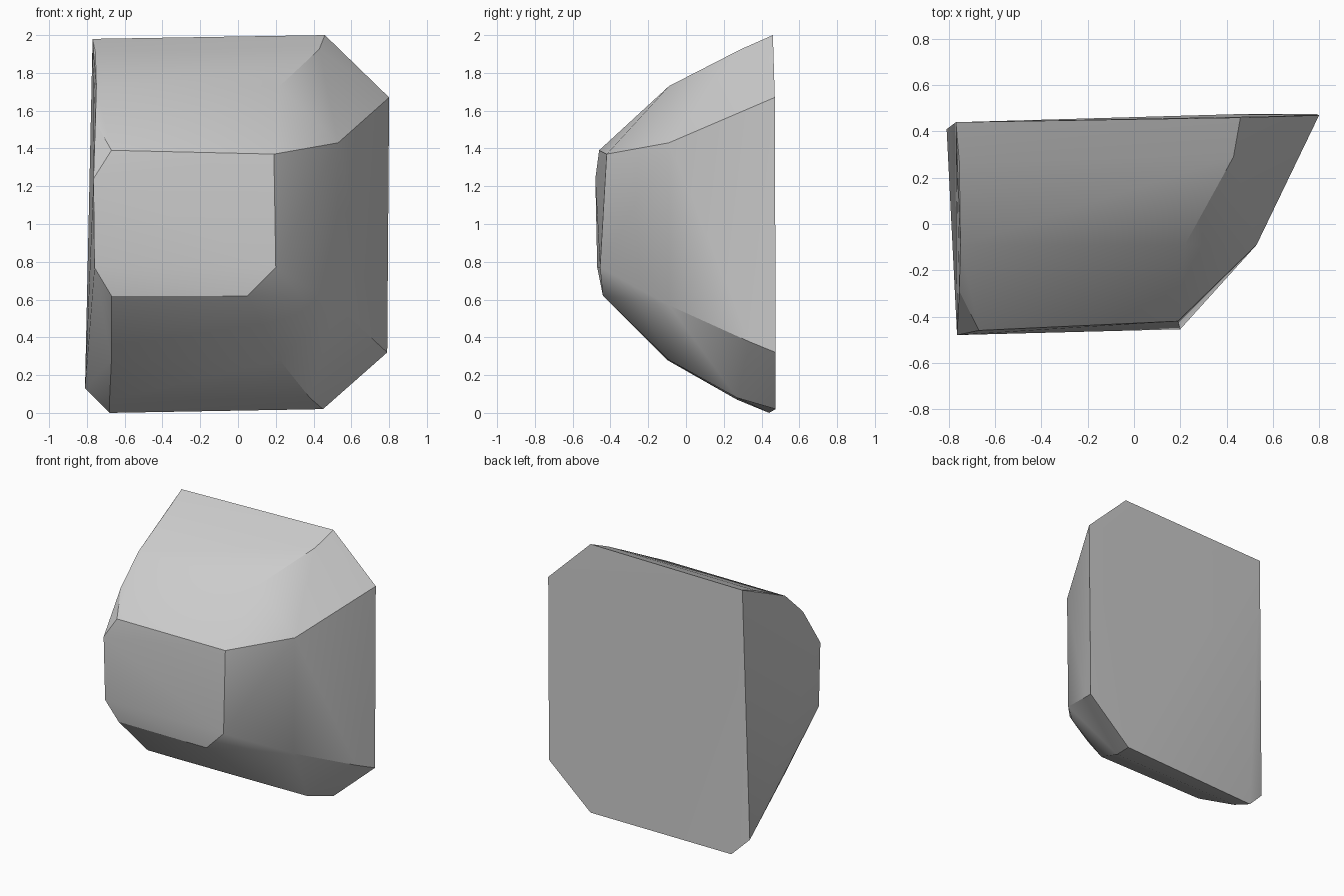
import bpy
import bmesh

cube = bpy.data.objects.get("Cube")
if cube:
    bpy.data.objects.remove(cube, do_unlink=True)


def flat_material(name, colour):
    mat = bpy.data.materials.new(name)
    mat.use_nodes = True
    mat.diffuse_color = colour
    mat.node_tree.nodes["Principled BSDF"].inputs["Base Color"].default_value = colour
    return mat


def convex_solid(name, points, mat):
    """Wrap the outline points in a closed faceted skin."""
    bm = bmesh.new()
    for p in points:
        bm.verts.new(p)
    result = bmesh.ops.convex_hull(bm, input=bm.verts[:])
    loose = [v for v in bm.verts if not v.link_faces]
    bmesh.ops.delete(bm, geom=loose, context="VERTS")
    bmesh.ops.recalc_face_normals(bm, faces=bm.faces[:])
    mesh = bpy.data.meshes.new(name)
    bm.to_mesh(mesh)
    bm.free()
    mesh.materials.append(mat)
    obj = bpy.data.objects.new(name, mesh)
    bpy.context.scene.collection.objects.link(obj)
    return obj


# Flat front panel outline
front_panel = [
    (-0.67, -0.46, 1.39), (0.19, -0.42, 1.37), (0.20, -0.455, 0.77),
    (0.05, -0.44, 0.62), (-0.67, -0.44, 0.62), (-0.76, -0.47, 0.77),
    (-0.765, -0.48, 1.24),
]
# Curved upper slope, left and right ends
upper_slope = [
    (-0.755, -0.29, 1.54), (-0.75, -0.09, 1.73), (0.22, -0.09, 1.73),
    (-0.755, 0.27, 1.91), (0.43, 0.29, 1.925),
]
# Curved lower slope with the chamfer beside the flat side
lower_slope = [
    (-0.67, -0.10, 0.28), (0.22, -0.09, 0.28), (-0.68, 0.27, 0.07),
    (0.38, 0.27, 0.08), (-0.755, -0.08, 0.42), (-0.77, 0.26, 0.22),
]
# Slanted side wall corners
side_wall = [
    (0.53, -0.09, 1.43), (0.52, -0.09, 0.57), (0.34, -0.26, 0.60),
    (0.73, 0.34, 0.375),
]
# Flat back outline
back_panel = [
    (-0.77, 0.44, 1.98), (0.46, 0.46, 2.0), (0.80, 0.47, 1.67),
    (0.79, 0.475, 0.32), (0.45, 0.475, 0.02), (-0.68, 0.44, 0.0),
    (-0.81, 0.41, 0.13),
]

grey = flat_material("stone grey", (0.6, 0.6, 0.6, 1.0))
block = convex_solid(
    "faceted_block",
    front_panel + upper_slope + lower_slope + side_wall + back_panel,
    grey,
)

# Soft shading over the curved slopes, crisp panel edges
bpy.ops.object.select_all(action="DESELECT")
block.select_set(True)
bpy.context.view_layer.objects.active = block
bpy.ops.object.shade_smooth_by_angle(angle=0.52)
